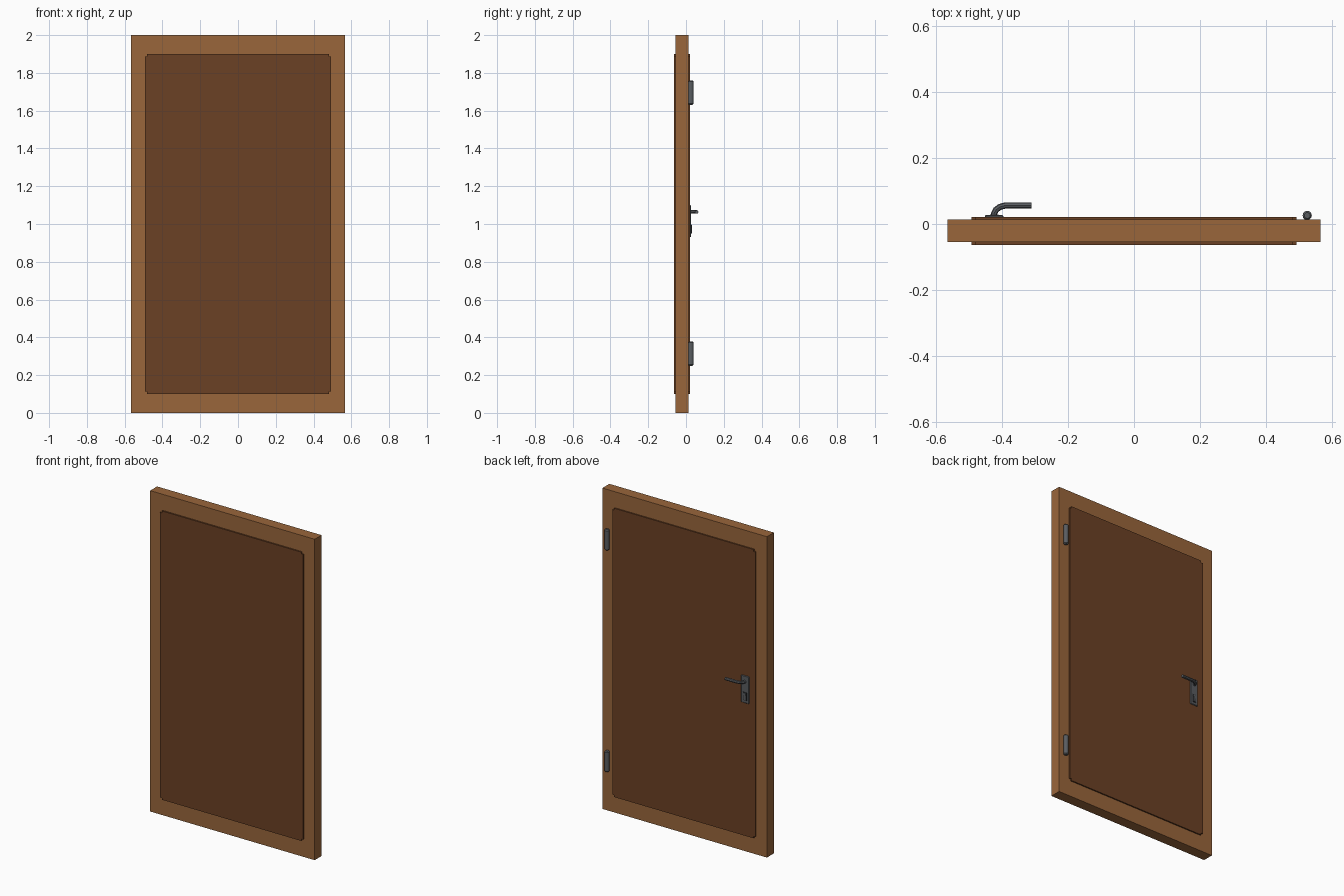
import bpy, bmesh, math
from mathutils import Vector

if "Cube" in bpy.data.objects:
    bpy.data.objects.remove(bpy.data.objects["Cube"])


def material(name, rgb):
    m = bpy.data.materials.new(name)
    m.diffuse_color = (*rgb, 1)
    m.use_nodes = True
    m.node_tree.nodes["Principled BSDF"].inputs["Base Color"].default_value = m.diffuse_color
    return m


FRAME = material("light_wood", (0.32, 0.133, 0.044))
PANEL = material("dark_wood", (0.148, 0.053, 0.018))
METAL = material("grey_metal", (0.10, 0.108, 0.118))
DARK = material("dark_metal", (0.03, 0.032, 0.035))


def finish(name, bm, mat):
    bmesh.ops.recalc_face_normals(bm, faces=bm.faces)
    me = bpy.data.meshes.new(name)
    bm.to_mesh(me)
    bm.free()
    me.materials.append(mat)
    ob = bpy.data.objects.new(name, me)
    bpy.context.collection.objects.link(ob)
    return ob


def prism(name, outline, y0, y1, mat, bevel=0):
    """Extrude an x,z outline from y0 to y1."""
    bm = bmesh.new()
    f = bm.faces.new([bm.verts.new((x, y0, z)) for x, z in outline])
    r = bmesh.ops.extrude_face_region(bm, geom=[f])
    bmesh.ops.translate(bm, vec=(0, y1 - y0, 0),
                        verts=[v for v in r["geom"] if isinstance(v, bmesh.types.BMVert)])
    ob = finish(name, bm, mat)
    if bevel:
        b = ob.modifiers.new("bevel", 'BEVEL')
        b.width, b.segments = bevel, 1
    return ob


def rect(x0, x1, z0, z1):
    return [(x0, z0), (x1, z0), (x1, z1), (x0, z1)]


def smooth(ob):
    bpy.ops.object.select_all(action='DESELECT')
    bpy.context.view_layer.objects.active = ob
    ob.select_set(True)
    bpy.ops.object.shade_smooth_by_angle(angle=math.radians(35))


# Door frame: one closed ring
bm = bmesh.new()
rings = [[bm.verts.new((x, y, z)) for x, z in rect(-w, w, z0, 2 - z0)]
         for w, z0, y in ((0.567, 0, -0.055), (0.567, 0, 0.013),
                          (0.465, 0.13, 0.013), (0.465, 0.13, -0.055))]
for a, b in zip(rings, rings[1:] + rings[:1]):
    for i in range(4):
        j = (i + 1) % 4
        bm.faces.new((a[i], a[j], b[j], b[i]))
finish("door_frame", bm, FRAME)

# Door panel, proud of the frame on both sides, with tiny notched corners
W, H, N = 0.493, 0.9, 0.012
corner = [(W, H - N), (W - N, H - N), (W - N, H)]
quads = [corner, [(-x, z) for x, z in reversed(corner)],
         [(-x, -z) for x, z in corner], [(x, -z) for x, z in reversed(corner)]]
prism("door_panel", [(x, z + 1) for q in quads for x, z in q], -0.064, 0.021, PANEL)

# Lock plate, keyhole surround and cylinder
CX = -0.425
prism("lock_plate", rect(CX - 0.028, CX + 0.028, 0.93, 1.10), 0.019, 0.027, METAL, 0.003)
prism("keyhole_surround", rect(CX - 0.013, CX + 0.013, 0.947, 0.998), 0.026, 0.0285, DARK)
slot = [(CX + 0.0095 * math.cos(t), 0.986 + 0.0095 * math.sin(t))
        for t in [math.radians(-45 + 270 * i / 9) for i in range(10)]]
slot += [(CX - 0.006, 0.952), (CX + 0.006, 0.952)]
prism("lock_cylinder", slot, 0.026, 0.032, METAL)

# Bent lever handle
cu = bpy.data.curves.new("lever_handle", 'CURVE')
cu.dimensions = '3D'
cu.bevel_depth, cu.bevel_resolution, cu.use_fill_caps = 0.0095, 2, True
path = [(CX, 0.022), (CX, 0.032), (CX + 0.006, 0.043), (CX + 0.018, 0.052),
        (CX + 0.035, 0.0565), (CX + 0.114, 0.0565)]
sp = cu.splines.new('POLY')
sp.points.add(len(path) - 1)
for p, (x, y) in zip(sp.points, path):
    p.co = (x, y, 1.064, 1)
tmp = bpy.data.objects.new("lever_tmp", cu)
bpy.context.collection.objects.link(tmp)
dg = bpy.context.evaluated_depsgraph_get()
me = bpy.data.meshes.new_from_object(tmp.evaluated_get(dg))
bpy.data.objects.remove(tmp)
me.materials.clear()
me.materials.append(METAL)
lever = bpy.data.objects.new("lever_handle", me)
bpy.context.collection.objects.link(lever)
smooth(lever)

# Hinge barrels with chamfered ends
for name, zc in (("lower_hinge", 0.314), ("upper_hinge", 1.696)):
    bm = bmesh.new()
    n = 12
    rows = [[bm.verts.new((0.526 + r * math.cos(2 * math.pi * i / n),
                           0.026 + r * math.sin(2 * math.pi * i / n), zc + z))
             for i in range(n)]
            for r, z in ((0.009, -0.065), (0.014, -0.059), (0.014, 0.059), (0.009, 0.065))]
    bm.faces.new(rows[0])
    bm.faces.new(rows[-1])
    for a, b in zip(rows, rows[1:]):
        for i in range(n):
            j = (i + 1) % n
            bm.faces.new((a[i], a[j], b[j], b[i]))
    smooth(finish(name, bm, METAL))
